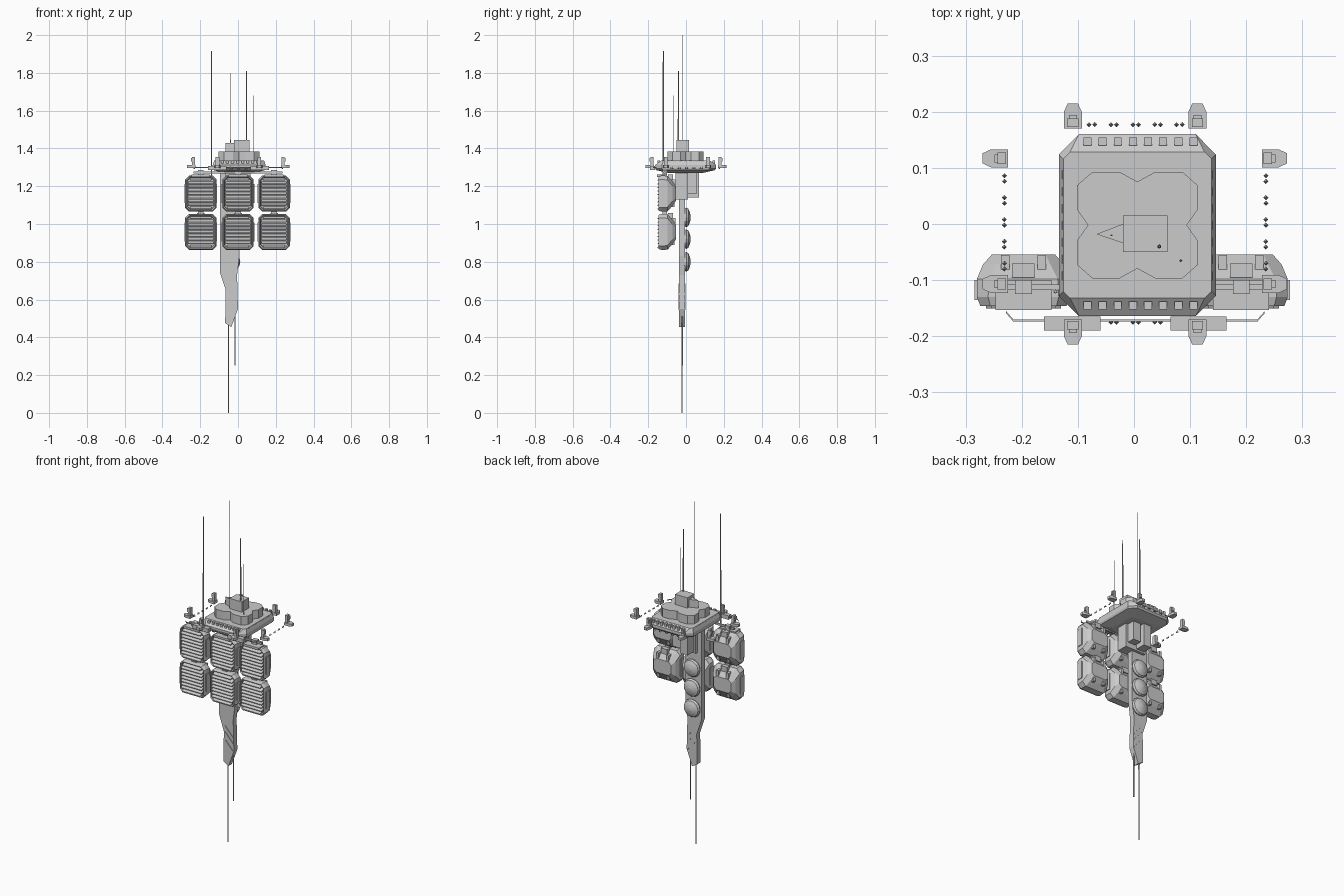
import bpy, bmesh, math
from mathutils import Vector, Matrix

cube = bpy.data.objects.get("Cube")
if cube:
    bpy.data.objects.remove(cube, do_unlink=True)

grey = bpy.data.materials.new("pale grey metal")
grey.use_nodes = True
COLOUR = (0.6, 0.6, 0.6, 1)
grey.diffuse_color = COLOUR
grey.node_tree.nodes["Principled BSDF"].inputs["Base Color"].default_value = COLOUR


def finish(name, bm):
    bmesh.ops.recalc_face_normals(bm, faces=bm.faces)
    mesh = bpy.data.meshes.new(name)
    bm.to_mesh(mesh)
    bm.free()
    mesh.materials.append(grey)
    ob = bpy.data.objects.new(name, mesh)
    bpy.context.collection.objects.link(ob)
    return ob


def add_loft(bm, rings):
    loops = [[bm.verts.new(p) for p in ring] for ring in rings]
    n = len(loops[0])
    for a, b in zip(loops, loops[1:]):
        for i in range(n):
            j = (i + 1) % n
            bm.faces.new((a[i], a[j], b[j], b[i]))
    bm.faces.new(loops[0])
    bm.faces.new(loops[-1])


def add_box(bm, x0, x1, y0, y1, z0, z1):
    add_loft(bm, [[(x0, y0, z), (x1, y0, z), (x1, y1, z), (x0, y1, z)] for z in (z0, z1)])


def box(name, *limits):
    bm = bmesh.new()
    add_box(bm, *limits)
    return finish(name, bm)


def prism(name, outline, z0, z1):
    bm = bmesh.new()
    add_loft(bm, [[(x, y, z) for x, y in outline] for z in (z0, z1)])
    return finish(name, bm)


def octagon(hw, hh, cut, cx=0, cy=0):
    """Chamfered rectangle as 2D points."""
    pts = []
    for sx, sy, flip in ((1, -1, 0), (1, 1, 1), (-1, 1, 0), (-1, -1, 1)):
        pair = [(cx + sx * (hw - cut), cy + sy * hh), (cx + sx * hw, cy + sy * (hh - cut))]
        pts += pair[::-1] if flip else pair
    return pts


def rod(name, x, y, z0, z1, r0, r1):
    bm = bmesh.new()
    bmesh.ops.create_cone(bm, cap_ends=True, segments=6, radius1=r0, radius2=r1, depth=z1 - z0,
                          matrix=Matrix.Translation((x, y, (z0 + z1) / 2)))
    return finish(name, bm)


# Main deck: underside taper, rim and sloped top
bm = bmesh.new()
deck = [(0.08, 0.09, 0.02, 1.27), (0.135, 0.155, 0.035, 1.285), (0.14, 0.162, 0.036, 1.295),
        (0.14, 0.162, 0.036, 1.312), (0.132, 0.13, 0.012, 1.335)]
add_loft(bm, [[(x, y, z) for x, y in octagon(w, h, c, 0.006, -0.002)] for w, h, c, z in deck])
finish("main_deck", bm)

# Upper tier with chamfered corners and a notch in every side
quarter = [(0.094, -0.078), (0.106, -0.066), (0.106, -0.035), (0.09, 0), (0.106, 0.035), (0.106, 0.066)]
side = [(0.108, -0.08), (0.108, -0.032), (0.088, 0), (0.108, 0.032), (0.108, 0.08)]
tier = []
for k in range(4):
    a = k * math.pi / 2
    for u, v in side:
        x, y = u * math.cos(a) - v * math.sin(a), u * math.sin(a) + v * math.cos(a)
        tier.append((x + 0.006, y * 0.88 - 0.002))
prism("upper_tier", tier, 1.33, 1.385)

# Cabin and its pointed nose
box("cabin", -0.02, 0.06, -0.05, 0.015, 1.38, 1.445)
prism("cabin_nose", [(-0.067, -0.018), (-0.02, -0.034), (-0.02, 0)], 1.38, 1.43)

# Small blocks along the deck rim
bm = bmesh.new()
for i in range(8):
    x = -0.09 + i * 0.027
    for y in (-0.152, 0.14):
        add_box(bm, x, x + 0.014, y, y + 0.014, 1.305, 1.335)
for i in range(7):
    y = -0.1 + i * 0.03
    for x in (-0.128, 0.126):
        add_box(bm, x, x + 0.014, y, y + 0.015, 1.305, 1.333)
finish("rim_blocks", bm)

# Column and equipment boxes under the deck
box("under_column", -0.07, 0.065, -0.055, 0.01, 1.13, 1.28)
for x0, x1, y1, z0 in ((-0.06, -0.01, 0.07, 1.14), (0.0, 0.05, 0.055, 1.16)):
    box("under_box", x0, x1, 0.01, y1, z0, 1.28)

# Hanging blade
profile = [(-0.095, 1.28), (-0.095, 0.74), (-0.065, 0.65), (-0.068, 0.475), (-0.035, 0.455),
           (0.0, 0.55), (-0.005, 0.73), (0.008, 0.83), (0.008, 1.28)]
bm = bmesh.new()
add_loft(bm, [[(x, y, z) for x, z in profile] for y in (-0.038, -0.006)])
finish("blade", bm)

# Slanted ribs across the blade
for z in (0.555, 0.6, 0.635):
    bm = bmesh.new()
    line = [(-0.055, z + 0.045), (-0.005, z - 0.01), (-0.005, z - 0.004), (-0.055, z + 0.051)]
    add_loft(bm, [[(x, y, zz) for x, zz in line] for y in (-0.041, -0.003)])
    finish("blade_rib", bm)

# Round domes on the back of the blade
for z in (1.035, 0.92, 0.8):
    bm = bmesh.new()
    rings = []
    for y, r in ((-0.01, 0.046), (0.002, 0.052), (0.012, 0.046), (0.02, 0.028), (0.025, 0.008)):
        rings.append([(-0.04 + r * math.cos(t * math.pi / 8), y, z + r * math.sin(t * math.pi / 8))
                      for t in range(16)])
    add_loft(bm, rings)
    finish("back_dome", bm)


# Louvred pods, two rows of three
def pod(cx, cz):
    bm = bmesh.new()
    rings = [(-0.128, 0.07, 0.082, 0.014), (-0.142, 0.072, 0.085, 0.016), (-0.146, 0.077, 0.09, 0.018),
             (-0.13, 0.083, 0.095, 0.02), (-0.098, 0.083, 0.094, 0.022),
             (-0.072, 0.072, 0.065, 0.024), (-0.054, 0.056, 0.04, 0.016)]
    add_loft(bm, [[(cx + x, y, cz + z) for x, z in octagon(w, h, c)] for y, w, h, c in rings])
    for i in range(9):
        z = cz - 0.076 + i * 0.019
        w = 0.067 if 0 < i < 8 else 0.058
        slat = [(-0.126, z - 0.006), (-0.151, z - 0.008), (-0.151, z - 0.004), (-0.126, z + 0.009)]
        add_loft(bm, [[(x, y, zz) for y, zz in slat] for x in (cx - w, cx + w)])
    for dx in (-0.04, 0.025):
        add_box(bm, cx + dx, cx + dx + 0.015, -0.09, -0.055, cz + 0.02, cz + 0.075)
        add_box(bm, cx + dx, cx + dx + 0.015, -0.09, -0.06, cz - 0.07, cz - 0.03)
    for s in (-1, 1):
        add_box(bm, cx + s * 0.083 - 0.004, cx + s * 0.083 + 0.004, -0.135, -0.1, cz - 0.05, cz + 0.05)
    add_box(bm, cx - 0.02, cx + 0.02, -0.095, -0.07, cz + 0.07, cz + 0.1)
    finish("louvred_pod", bm)


for cx in (-0.197, 0, 0.191):
    for cz in (0.958, 1.161):
        pod(cx, cz)
    box("pod_mount", cx - 0.05, cx + 0.05, -0.153, -0.1, 1.25, 1.262)
    box("pod_coupling", cx - 0.015, cx + 0.015, -0.125, -0.1, 1.03, 1.08)
    box("pod_hanger", cx - 0.015, cx + 0.015, -0.125, -0.1, 1.255, 1.285)
box("pod_crossbar", -0.235, 0.235, -0.118, -0.108, 1.268, 1.278)

# Thin front rail with bent ends
for a, b in (((-0.215, -0.172), (0.22, -0.172)), ((-0.228, -0.157), (-0.215, -0.172)),
             ((0.22, -0.172), (0.233, -0.157))):
    (x0, y0), (x1, y1) = a, b
    prism("front_rail", [(x0, y0 - 0.002), (x1, y1 - 0.002), (x1, y1 + 0.002), (x0, y0 + 0.002)], 1.297, 1.302)
for x in (-0.11, 0.115):
    box("front_locker", x - 0.05, x + 0.05, -0.19, -0.165, 1.285, 1.308)


# Perimeter lamps: pointed base pointing outwards with an upright housing
def lamp(x, y, angle):
    bm = bmesh.new()
    base = [(0, -0.016), (0.03, -0.016), (0.045, -0.009), (0.045, 0.009), (0.03, 0.016), (0, 0.016)]
    add_loft(bm, [[(u, v, z) for u, v in base] for z in (1.297, 1.312)])
    add_box(bm, 0.003, 0.018, -0.01, 0.01, 1.31, 1.355)
    add_box(bm, 0.018, 0.024, -0.007, 0.007, 1.33, 1.35)
    bm.transform(Matrix.Translation((x, y, 0)) @ Matrix.Rotation(math.radians(angle), 4, 'Z'))
    finish("perimeter_lamp", bm)


for x in (-0.109, 0.113):
    lamp(x, 0.17, 90)
    lamp(x, -0.17, -90)
for y in (0.117, -0.107):
    lamp(-0.225, y, 180)
    lamp(0.228, y, 0)

# Rows of tiny paired spikes around the perimeter
bm = bmesh.new()
spots = []
for i in range(5):
    t = -0.075 + i * 0.039
    for d in (-0.005, 0.005):
        spots += [(t + d, 0.177), (t + d, -0.175), (-0.231, t + d), (0.235, t + d)]
for x, y in spots:
    bmesh.ops.create_cone(bm, cap_ends=True, segments=4, radius1=0.0045, radius2=0, depth=0.012,
                          matrix=Matrix.Translation((x, y, 1.298)))
finish("perimeter_spikes", bm)

# Antennas above and below
rod("tall_front_antenna", -0.14, -0.12, 1.25, 1.917, 0.004, 0.003)
rod("central_antenna", -0.04, -0.02, 1.38, 2.0, 0.002, 0.0008)
rod("cabin_antenna_base", 0.045, -0.04, 1.44, 1.62, 0.004, 0.0035)
rod("cabin_antenna", 0.045, -0.04, 1.62, 1.81, 0.0035, 0.002)
rod("deck_antenna", 0.083, -0.065, 1.38, 1.68, 0.0025, 0.001)
rod("lower_long_antenna", -0.05, -0.02, 0.0, 0.48, 0.0025, 0.003)
rod("lower_short_antenna", -0.015, -0.02, 0.25, 0.54, 0.003, 0.003)
